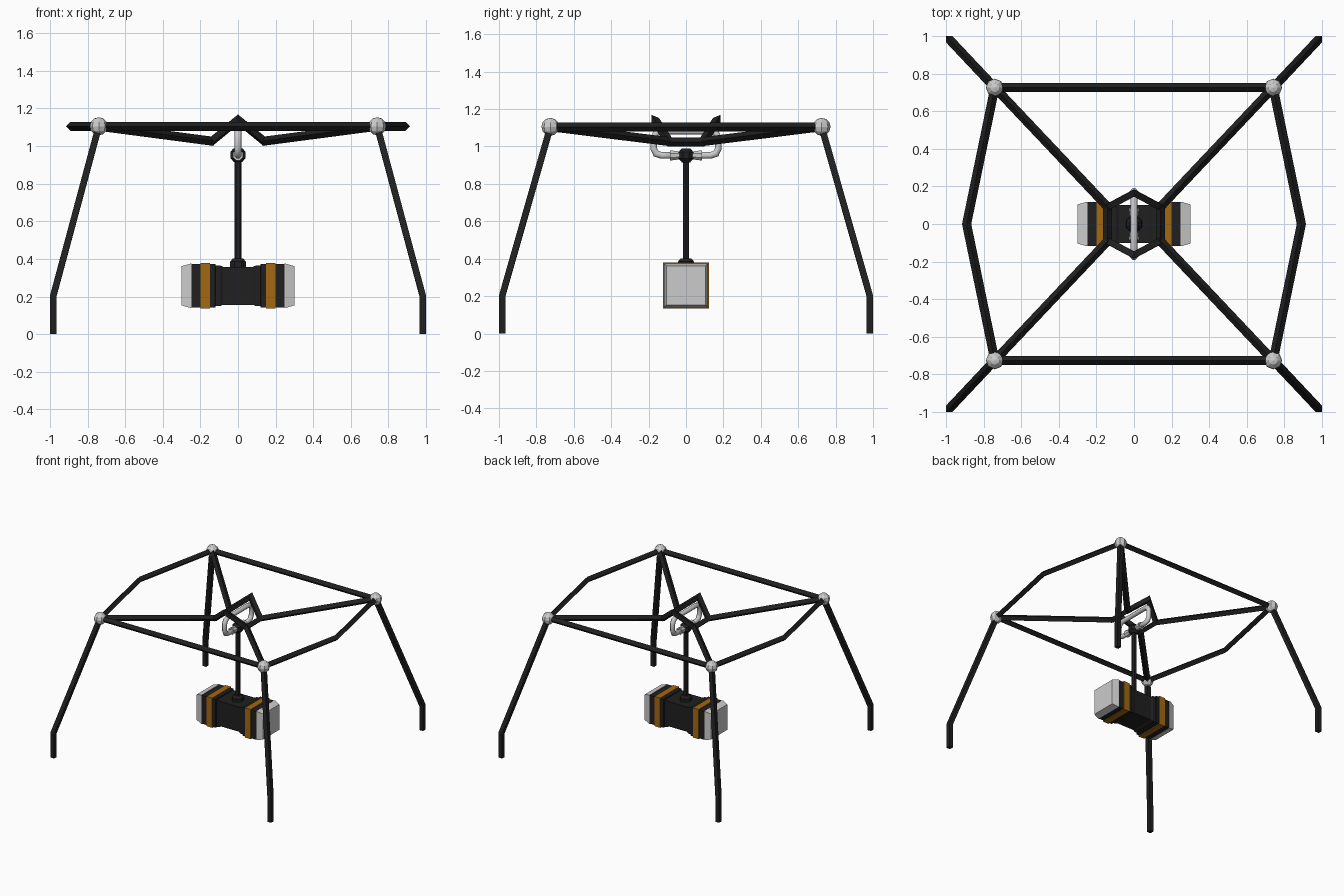
import bpy, bmesh
from math import sin, cos, pi, sqrt
from mathutils import Vector

if "Cube" in bpy.data.objects:
    bpy.data.objects.remove(bpy.data.objects["Cube"])


def material(name, color):
    m = bpy.data.materials.new(name)
    m.diffuse_color = color
    m.use_nodes = True
    m.node_tree.nodes["Principled BSDF"].inputs["Base Color"].default_value = m.diffuse_color
    return m


DARK = material("dark_metal", (0.014, 0.014, 0.014, 1))
ORANGE = material("orange_band", (0.36, 0.14, 0.006, 1))


def finish(bm, name, mat=None, smooth=False):
    bmesh.ops.recalc_face_normals(bm, faces=bm.faces)
    me = bpy.data.meshes.new(name)
    bm.to_mesh(me)
    bm.free()
    if mat:
        me.materials.append(mat)
    for p in me.polygons:
        p.use_smooth = smooth
    ob = bpy.data.objects.new(name, me)
    bpy.context.collection.objects.link(ob)
    return ob


def sweep(name, path, radii, normal, mat=None, sides=4, phase=0.0, smooth=False):
    """Mitred tube along a planar path; normal is the plane normal."""
    pts = [Vector(p) for p in path]
    n = Vector(normal).normalized()
    if not isinstance(radii, (list, tuple)):
        radii = [radii] * len(pts)
    bm = bmesh.new()
    rings = []
    for i, p in enumerate(pts):
        a = (p - pts[i - 1]).normalized() if i else (pts[1] - p).normalized()
        b = (pts[i + 1] - p).normalized() if i < len(pts) - 1 else a
        t = (a + b).normalized()
        v = t.cross(n).normalized() / max(t.dot(a), 0.4)
        ring = []
        for k in range(sides):
            ang = phase + 2 * pi * k / sides
            ring.append(bm.verts.new(p + radii[i] * (n * cos(ang) + v * sin(ang))))
        rings.append(ring)
    for r, s in zip(rings, rings[1:]):
        for k in range(sides):
            j = (k + 1) % sides
            bm.faces.new((r[k], r[j], s[j], s[k]))
    bm.faces.new(rings[0])
    bm.faces.new(rings[-1])
    return finish(bm, name, mat, smooth)


R = 0.024
CX, CY, CZ = 0.74, 0.725, 1.105
IX, IY, IZ = 0.14, 0.09, 1.025

# Corner balls, bent legs and diagonal braces
for sx in (-1, 1):
    for sy in (-1, 1):
        bm = bmesh.new()
        bmesh.ops.create_uvsphere(bm, u_segments=8, v_segments=6, radius=0.048)
        ball = finish(bm, "corner_joint")
        ball.location = (sx * CX, sy * CY, CZ)
        foot = (sx * 0.983, sy * 0.983)
        sweep("leg", [(sx * CX, sy * CY, CZ), (*foot, 0.2), (*foot, 0)],
              R, (-sy, sx, 0), DARK)
        sweep("diagonal_brace", [(sx * CX, sy * CY, CZ), (sx * (IX - .01), sy * (IY - .01), IZ)],
              R, (-sy * (CY - IY), sx * (CX - IX), 0), DARK)

# Straight front and back beams, bent side beams
for s in (-1, 1):
    sweep("long_beam", [(-CX, s * CY, CZ), (CX, s * CY, CZ)], R, (0, 0, 1), DARK)
    sweep("side_beam", [(s * CX, -CY, CZ), (s * 0.89, 0, CZ), (s * CX, CY, CZ)],
          R, (0, 0, 1), DARK)

# Central hanging ring: two raised peaks joined by two short bars
for s in (-1, 1):
    sweep("ring_peak", [(-IX, s * IY, IZ), (0, s * 0.165, 1.14), (IX, s * IY, IZ)],
          R, (0, -0.115 * s, 0.075), DARK)
    sweep("ring_bar", [(s * IX, -0.1, IZ), (s * IX, 0.1, IZ)], R, (0, 0, 1), DARK)

# Grey shackle loop
half = [(0.05, 0.952), (0.13, 0.952), (0.16, 0.962), (0.173, 0.99),
        (0.173, 1.045), (0.16, 1.072), (0.13, 1.082)]
loop = [(0, y, z) for y, z in half] + [(0, -y, z) for y, z in reversed(half)]
shackle = sweep("shackle", loop, 0.019, (1, 0, 0), None, 8, pi / 8, True)
for s in (-1, 1):
    sweep("shackle_sleeve", [(0, s * 0.025, 0.952), (0, s * 0.06, 0.952), (0, s * 0.085, 0.952)],
          [0.022, 0.026, 0.03], (1, 0, 0), None, 8, pi / 8)

# Pommel knob, handle and collar
sweep("pommel", [(0, 0, z) for z in (0.915, 0.935, 0.97, 0.988)],
      [0.024, 0.043, 0.043, 0.026], (1, 0, 0), DARK, 8, pi / 8)
sweep("handle", [(0, 0, 0.35), (0, 0, 0.93)], 0.019, (1, 0, 0), DARK, 6)
sweep("handle_collar", [(0, 0, z) for z in (0.34, 0.385, 0.402)],
      [0.046, 0.046, 0.03], (1, 0, 0), DARK, 8, pi / 8)

# Square hammer head
HZ = 0.257


def block(name, sections, mat=None):
    return sweep(name, [(x, 0, HZ) for x, h in sections],
                 [h * sqrt(2) for x, h in sections], (0, 0, 1), mat, 4, pi / 4)


side = [(0.25, 0.116), (0.121, 0.116), (0.12, 0.108), (0.095, 0.108), (0.08, 0.101)]
block("head_body", [(-x, h) for x, h in side] + side[::-1], DARK)
for s in (-1, 1):
    block("head_band", [(s * 0.148, 0.122), (s * 0.2, 0.122)], ORANGE)
    block("striking_face", [(s * 0.248, 0.118), (s * 0.252, 0.118), (s * 0.301, 0.104)])
